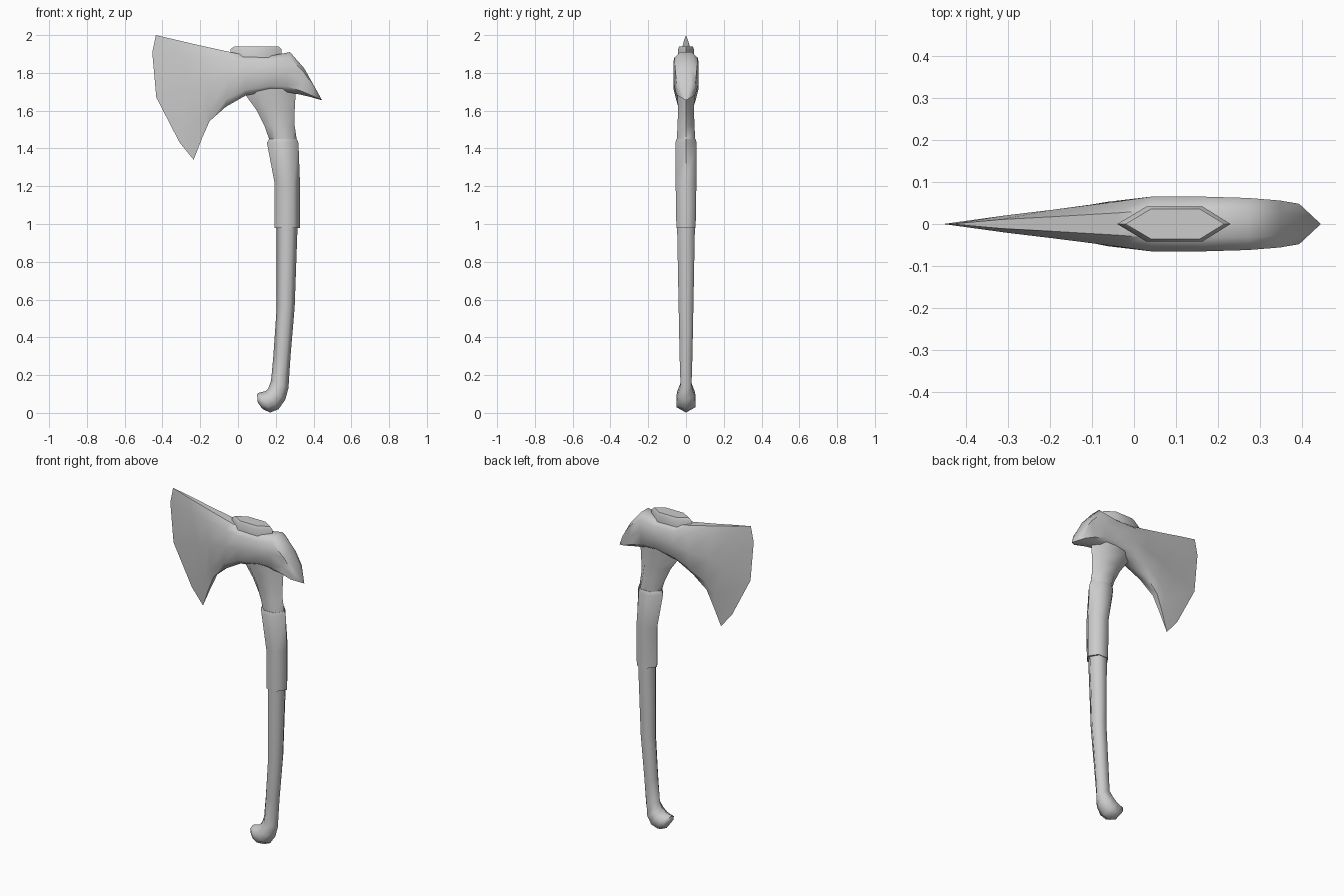
import bpy
import math

cube = bpy.data.objects.get("Cube")
if cube:
    bpy.data.objects.remove(cube, do_unlink=True)

# One plain grey for every part
grey = bpy.data.materials.new("plain_grey")
grey.use_nodes = True
colour = (0.6, 0.6, 0.6, 1)
grey.diffuse_color = colour
grey.node_tree.nodes["Principled BSDF"].inputs["Base Color"].default_value = colour

# Cross-sections: (fraction from first to second point, fraction of half width)
HEX = [(0, 0), (.26, 1), (.75, 1), (1, 0), (.75, -1), (.26, -1)]
HALF = [(0, .5), (.14, 1), (.5, 1), (.86, 1), (1, .5)]
HEAD = HALF + [(f, -w) for f, w in reversed(HALF)]


def loft(name, stations, section, angle):
    """Skin a section over stations of (x1, z1, x2, z2, half width)."""
    verts, faces = [], []
    n = len(section)
    for x1, z1, x2, z2, w in stations:
        verts += [(x1 + (x2 - x1) * f, w * s, z1 + (z2 - z1) * f) for f, s in section]
    for r in range(len(stations) - 1):
        for i in range(n):
            j = (i + 1) % n
            faces.append((r * n + i, r * n + j, (r + 1) * n + j, (r + 1) * n + i))
    faces += [tuple(range(n)), tuple(range(len(verts) - n, len(verts)))]
    mesh = bpy.data.meshes.new(name)
    mesh.from_pydata(verts, [], faces)
    mesh.materials.append(grey)
    obj = bpy.data.objects.new(name, mesh)
    bpy.context.collection.objects.link(obj)
    bpy.ops.object.select_all(action='DESELECT')
    obj.select_set(True)
    bpy.context.view_layer.objects.active = obj
    # Merge pinched rings and face everything outward
    bpy.ops.object.mode_set(mode='EDIT')
    bpy.ops.mesh.select_all(action='SELECT')
    bpy.ops.mesh.remove_doubles(threshold=0.0005)
    bpy.ops.mesh.normals_make_consistent(inside=False)
    bpy.ops.object.mode_set(mode='OBJECT')
    bpy.ops.object.shade_smooth_by_angle(angle=math.radians(angle))
    return obj


def level(z, x1, x2, w):
    return (x1, z, x2, z, w)


# Axe head: top outline to bottom outline, from blade to rear spike
head = loft("axe_head", [
    (-.435, 2.0, -.235, 1.34, 0),
    (-.32, 1.973, -.19, 1.455, .021),
    (-.2, 1.945, -.15, 1.545, .034),
    (-.04, 1.91, -.065, 1.62, .053),
    (.04, 1.893, .04, 1.68, .065),
    (.17, 1.89, .17, 1.705, .065),
    (.275, 1.91, .25, 1.7, .062),
    (.35, 1.825, .33, 1.685, .056),
    (.395, 1.745, .385, 1.672, .048),
    (.445, 1.655, .445, 1.655, 0),
], HEAD, 50)

# Curve the cutting edge outward
for v in head.data.vertices:
    if abs(v.co.y) < 1e-5 and v.co.x < -.2:
        t = (2.0 - v.co.z) / .66
        v.co.x -= .39 * t * (1 - t)

# Handle end showing above the head
loft("handle_top", [
    level(1.87, -.04, .23, .042),
    level(1.925, -.04, .23, .042),
    level(1.94, -.02, .215, .036),
], HEX, 50)

# Handle shaft sweeping down into the hooked knob
loft("handle", [
    level(1.76, .02, .305, .05),
    level(1.69, .035, .305, .046),
    level(1.6, .1, .3, .042),
    level(1.52, .14, .3, .045),
    level(1.42, .175, .315, .05),
    level(1.2, .205, .32, .05),
    level(.98, .205, .315, .047),
    level(.56, .205, .3, .039),
    level(.3, .187, .278, .034),
    (.175, .17, .267, .13, .029),
    (.16, .13, .25, .07, .046),
    (.145, .115, .215, .02, .051),
    (.125, .11, .17, .002, .049),
    (.11, .106, .13, .02, .04),
    (.1, .1, .105, .055, .028),
], HEX, 75)

# Thicker grip sleeve
loft("grip", [
    level(1.45, .165, .312, .051),
    level(1.43, .153, .32, .056),
    level(1.22, .193, .328, .055),
    level(.98, .193, .328, .051),
], HEX, 65)
